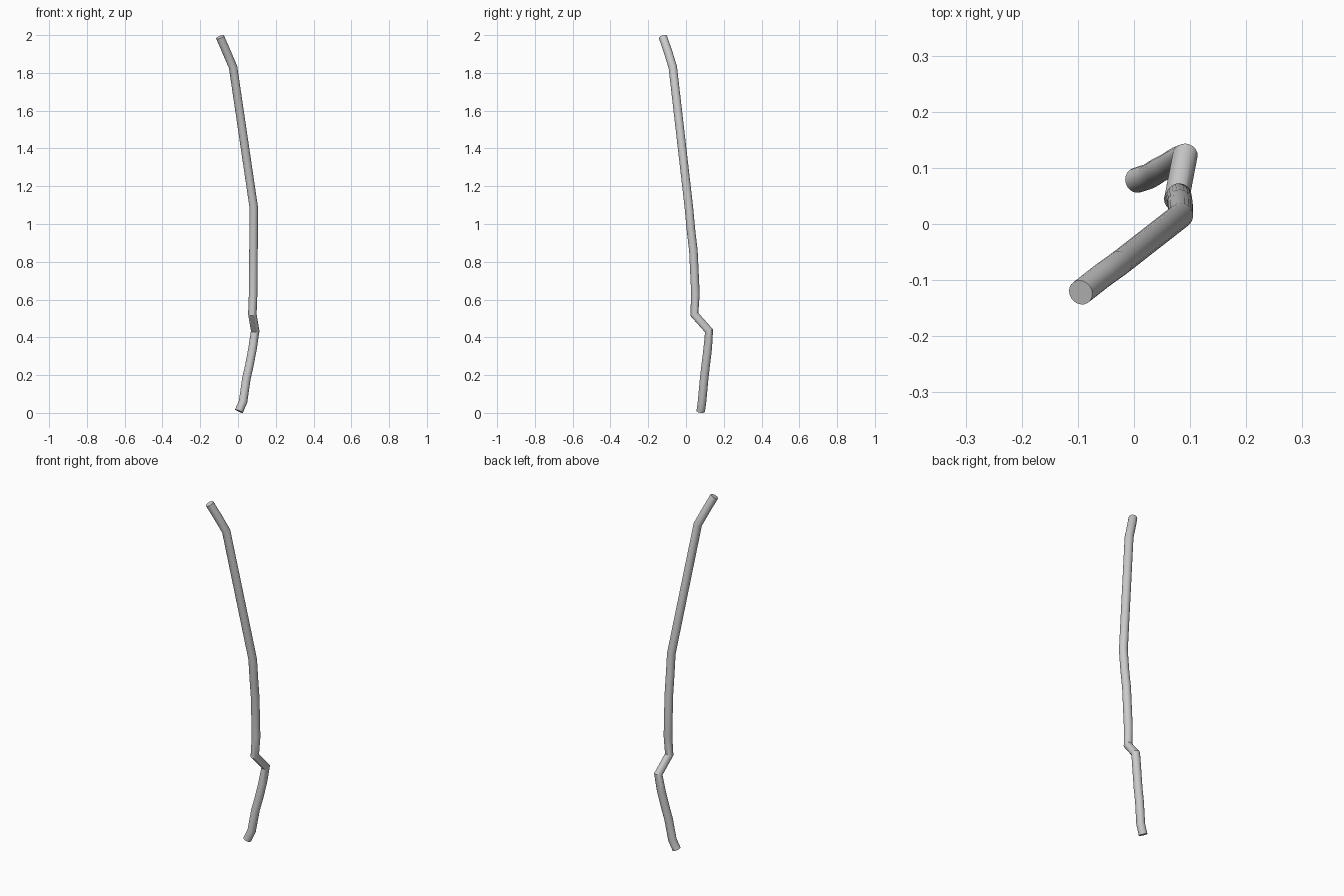
import bpy

if "Cube" in bpy.data.objects:
    bpy.data.objects.remove(bpy.data.objects["Cube"])

RADIUS = 0.0225

# Centre line of the crooked stick, from foot to tip
path = [
    (0.005, 0.078, 0.009), (0.027, 0.085, 0.06), (0.044, 0.096, 0.18),
    (0.060, 0.104, 0.25), (0.077, 0.115, 0.34), (0.091, 0.122, 0.434),
    (0.076, 0.044, 0.522), (0.080, 0.050, 0.63), (0.082, 0.039, 0.86),
    (0.083, 0.026, 0.97), (0.083, 0.015, 1.09), (-0.026, -0.070, 1.83),
    (-0.058, -0.093, 1.905), (-0.095, -0.122, 1.990),
]

# Round tube swept along the path, capped at both ends
curve = bpy.data.curves.new("bent_stick", 'CURVE')
curve.dimensions = '3D'
curve.bevel_depth = RADIUS
curve.bevel_resolution = 8
curve.use_fill_caps = True
spline = curve.splines.new('POLY')
spline.points.add(len(path) - 1)
for point, co in zip(spline.points, path):
    point.co = (*co, 1)

stick = bpy.data.objects.new("bent_stick", curve)
bpy.context.collection.objects.link(stick)
bpy.context.view_layer.objects.active = stick
stick.select_set(True)
bpy.ops.object.convert(target='MESH')

# Smooth round sides with crisp bends and ends
bpy.ops.object.shade_smooth_by_angle(angle=0.5)
